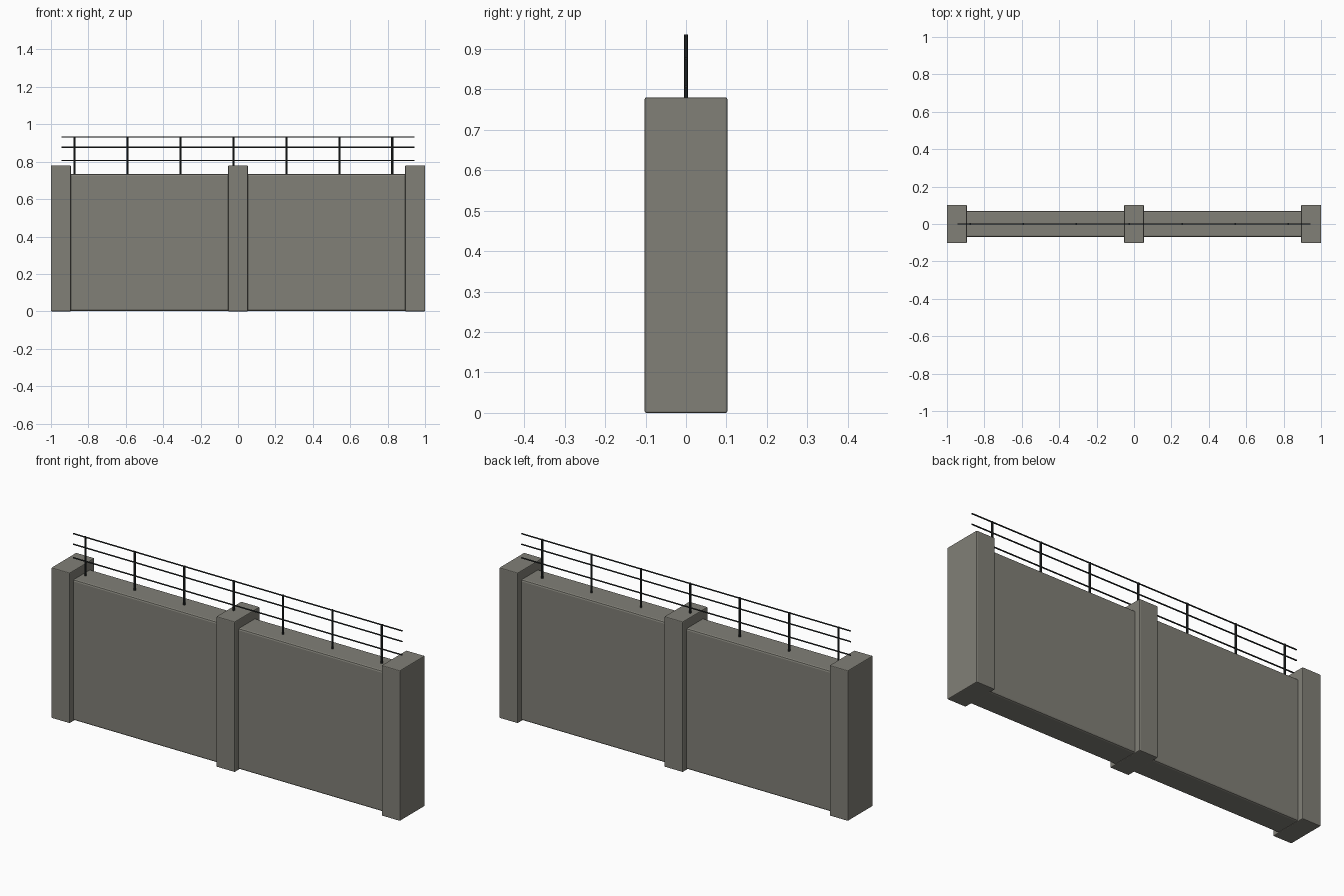
import bpy
from mathutils import Vector

if "Cube" in bpy.data.objects:
    bpy.data.objects.remove(bpy.data.objects["Cube"])


def material(name, rgb):
    m = bpy.data.materials.new(name)
    m.diffuse_color = (*rgb, 1)
    m.use_nodes = True
    m.node_tree.nodes["Principled BSDF"].inputs["Base Color"].default_value = m.diffuse_color
    return m


concrete = material("concrete", (0.22, 0.215, 0.185))
dark_metal = material("dark_metal", (0.02, 0.023, 0.023))


def block(name, x0, x1, depth, z0, z1, bevel):
    bpy.ops.mesh.primitive_cube_add(size=1, location=((x0 + x1) / 2, 0, (z0 + z1) / 2))
    ob = bpy.context.object
    ob.name = name
    ob.scale = (x1 - x0, depth, z1 - z0)
    bpy.ops.object.transform_apply(location=False, rotation=False, scale=True)
    mod = ob.modifiers.new("edge_bevel", 'BEVEL')
    mod.width = bevel
    mod.segments = 2
    ob.data.materials.append(concrete)
    return ob


def rod(name, a, b, radius):
    a, b = Vector(a), Vector(b)
    d = b - a
    bpy.ops.mesh.primitive_cylinder_add(vertices=8, radius=radius, depth=d.length,
                                        location=(a + b) / 2,
                                        rotation=d.to_track_quat('Z', 'Y').to_euler())
    ob = bpy.context.object
    ob.name = name
    ob.data.materials.append(dark_metal)
    bpy.ops.object.shade_smooth_by_angle()


# Long wall slab and the three pillars
block("wall_panel", -0.95, 0.95, 0.14, 0.003, 0.733, 0.009)
for name, x in (("left_pillar", -0.947), ("middle_pillar", 0), ("right_pillar", 0.947)):
    block(name, x - 0.053, x + 0.053, 0.204, 0, 0.78, 0.004)

# Railing posts
for i in range(7):
    x = -0.875 + i * 0.2833
    rod(f"railing_post_{i + 1}", (x, 0, 0.725), (x, 0, 0.935), 0.0055)

# Horizontal rails
for i, z in enumerate((0.807, 0.877, 0.932)):
    rod(f"rail_{i + 1}", (-0.945, 0, z), (0.943, 0, z), 0.0035)
